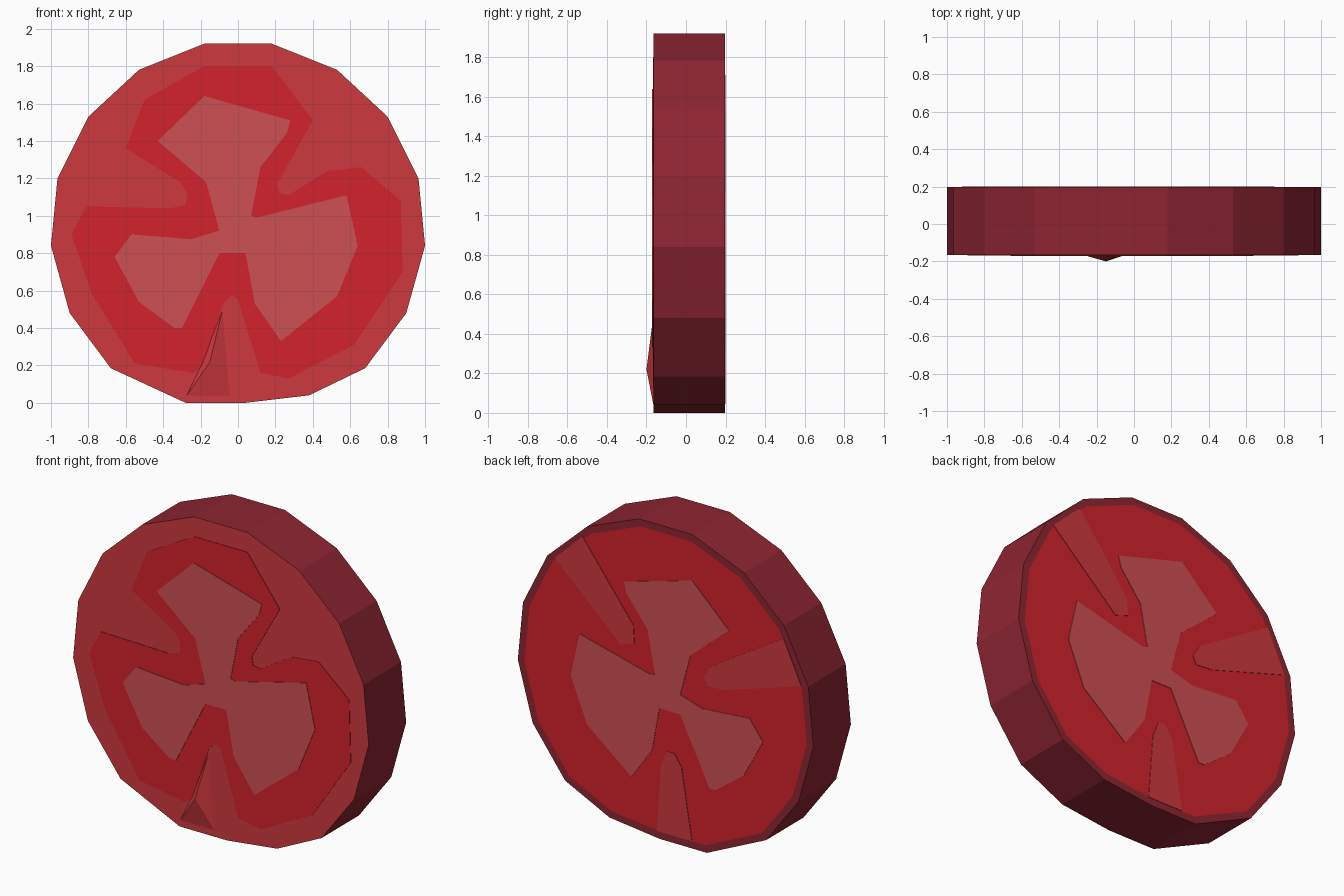
import bpy, bmesh

if "Cube" in bpy.data.objects:
    bpy.data.objects.remove(bpy.data.objects["Cube"])


def srgb(r, g, b):
    lin = lambda c: c / 12.92 if c <= 0.04045 else ((c + 0.055) / 1.055) ** 2.4
    return (lin(r / 255), lin(g / 255), lin(b / 255), 1.0)


def material(name, rgb):
    m = bpy.data.materials.new(name)
    m.diffuse_color = srgb(*rgb)
    m.use_nodes = True
    m.node_tree.nodes["Principled BSDF"].inputs["Base Color"].default_value = m.diffuse_color
    return m


SKIN = material("dark red skin", (142, 37, 50))
FLESH = material("soft red flesh", (205, 56, 62))
PULP = material("bright red pulp", (211, 34, 44))
CORE = material("pale pink core", (207, 80, 84))


def finish(bm, name, mats):
    me = bpy.data.meshes.new(name)
    bm.to_mesh(me)
    bm.free()
    for m in mats:
        me.materials.append(m)
    ob = bpy.data.objects.new(name, me)
    bpy.context.collection.objects.link(ob)
    return ob


def prism(points, y0, y1):
    """Closed flat-sided slab from an (x, z) outline between two depths."""
    bm = bmesh.new()
    face = bm.faces.new([bm.verts.new((x, y0, z)) for x, z in points])
    ext = bmesh.ops.extrude_face_region(bm, geom=[face])["geom"]
    verts = [v for v in ext if isinstance(v, bmesh.types.BMVert)]
    bmesh.ops.translate(bm, verts=verts, vec=(0, y1 - y0, 0))
    bmesh.ops.recalc_face_normals(bm, faces=bm.faces[:])
    return bm


def plate(name, points, y0, y1, mat):
    return finish(prism(points, y0, y1), name, [mat])


FRONT, BACK = -0.165, 0.197

# slice body: skin rim, flesh front, pulp back inside a skin border
right_half = [(0.18, 1.92), (0.53, 1.78), (0.80, 1.53), (0.965, 1.20),
              (1.0, 0.84), (0.90, 0.48), (0.68, 0.185)]
outline = (right_half + [(0.38, 0.04), (0.04, 0.0), (-0.28, 0.0)]
           + [(-x, z) for x, z in reversed(right_half)])
bm = prism(outline, FRONT, BACK)
back = max(bm.faces, key=lambda f: f.normal.y)
front = min(bm.faces, key=lambda f: f.normal.y)
front.material_index = 1
bmesh.ops.inset_region(bm, faces=[back], thickness=0.045)
back.material_index = 2
finish(bm, "slice_body", [SKIN, FLESH, PULP])

# three-lobed pulp on the front
pulp = [(-0.03, 0.575), (-0.08, 0.53), (-0.19, 0.20), (-0.24, 0.16),
        (-0.55, 0.21), (-0.78, 0.58), (-0.89, 0.90), (-0.81, 1.05),
        (-0.36, 1.04), (-0.28, 1.06), (-0.27, 1.12), (-0.31, 1.18),
        (-0.60, 1.36), (-0.50, 1.62), (-0.18, 1.80), (0.18, 1.80),
        (0.40, 1.51), (0.21, 1.17), (0.22, 1.12), (0.27, 1.11),
        (0.48, 1.24), (0.66, 1.26), (0.87, 1.08), (0.88, 0.70),
        (0.62, 0.31), (0.27, 0.13), (0.12, 0.16), (0.0, 0.55)]
plate("front_pulp", pulp, FRONT + 0.002, FRONT - 0.003, PULP)

# pale core, the same on both sides
core = [(-0.18, 1.64), (0.28, 1.51), (0.26, 1.44), (0.12, 1.26),
        (0.07, 1.0), (0.10, 0.99), (0.58, 1.11), (0.64, 0.84),
        (0.53, 0.57), (0.23, 0.33), (0.09, 0.53), (0.04, 0.80),
        (-0.10, 0.80), (-0.30, 0.40), (-0.34, 0.40), (-0.53, 0.54),
        (-0.66, 0.78), (-0.57, 0.90), (-0.25, 0.875), (-0.10, 0.92),
        (-0.17, 1.18), (-0.43, 1.40)]
plate("front_core", core, FRONT - 0.001, FRONT - 0.006, CORE)
plate("back_core", core, BACK - 0.002, BACK + 0.003, CORE)

# flesh wedges on the back
wedges = {
    "upper": [(0.75, 1.53), (0.56, 1.71), (0.217, 1.26), (0.21, 1.15), (0.30, 1.12)],
    "side": [(-0.80, 1.45), (-0.92, 1.19), (-0.40, 1.03), (-0.285, 1.02),
             (-0.26, 1.07), (-0.31, 1.15)],
    "lower": [(0.06, 0.045), (-0.18, 0.045), (-0.108, 0.48), (-0.06, 0.55),
              (-0.01, 0.55), (0.03, 0.45)],
}
for key, pts in wedges.items():
    plate("back_wedge_" + key, pts, BACK - 0.002, BACK + 0.003, FLESH)

# low raised ridge at the bottom of the front
bm = bmesh.new()
base = [bm.verts.new((x, FRONT + 0.002, z)) for x, z in
        [(-0.28, 0.03), (-0.04, 0.03), (-0.08, 0.51), (-0.20, 0.20)]]
peak = bm.verts.new((-0.15, -0.2, 0.22))
bm.faces.new(base)
for i in range(4):
    bm.faces.new((base[i], base[(i + 1) % 4], peak))
bmesh.ops.recalc_face_normals(bm, faces=bm.faces[:])
finish(bm, "front_ridge", [FLESH])
